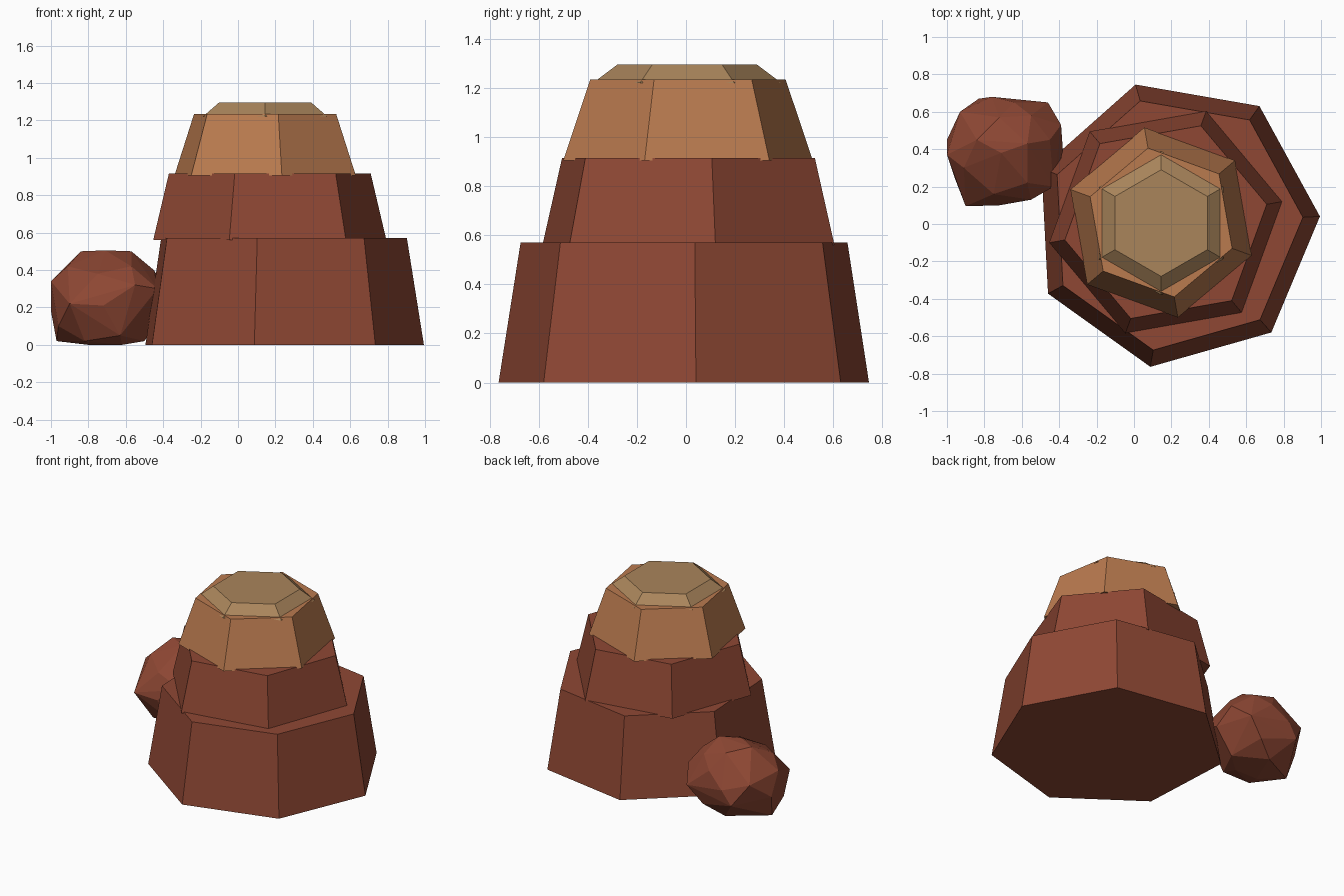
import bpy
import bmesh
from math import cos, sin, tau, radians

default_cube = bpy.data.objects.get("Cube")
if default_cube:
    bpy.data.objects.remove(default_cube, do_unlink=True)


def make_material(name, color):
    material = bpy.data.materials.new(name)
    material.use_nodes = True
    material.diffuse_color = (*color, 1)
    shader = next(n for n in material.node_tree.nodes if n.type == "BSDF_PRINCIPLED")
    shader.inputs["Base Color"].default_value = (*color, 1)
    return material


def finish(bm, name, material):
    bmesh.ops.recalc_face_normals(bm, faces=bm.faces)
    mesh = bpy.data.meshes.new(name)
    bm.to_mesh(mesh)
    bm.free()
    mesh.materials.append(material)
    rock = bpy.data.objects.new(name, mesh)
    bpy.context.collection.objects.link(rock)
    return rock


def tapered_tier(name, material, sides, turn, center, bottom, top):
    """Closed tapered prism; bottom and top are (radius, height) pairs."""
    bm = bmesh.new()
    rings = []
    for radius, z in (bottom, top):
        ring = []
        for i in range(sides):
            angle = radians(turn) + tau * i / sides
            ring.append(bm.verts.new((center[0] + radius * cos(angle),
                                      center[1] + radius * sin(angle), z)))
        rings.append(ring)
        bm.faces.new(ring)
    low, high = rings
    for i in range(sides):
        j = (i + 1) % sides
        bm.faces.new((low[i], low[j], high[j], high[i]))
    return finish(bm, name, material)


red_rock = make_material("red brown rock", (0.274, 0.064, 0.034))
tan_rock = make_material("tan rock", (0.49, 0.196, 0.078))
pale_rock = make_material("pale sandy rock", (0.40, 0.235, 0.105))

# Stacked tiers, each turned a little against the one below
tapered_tier("base_tier", red_rock, 7, 3, (0.22, 0.0), (0.775, 0.0), (0.684, 0.57))
tapered_tier("middle_tier", red_rock, 6, 10, (0.17, 0.01), (0.633, 0.56), (0.548, 0.915))
tapered_tier("upper_tier", tan_rock, 6, -20, (0.145, 0.008), (0.516, 0.905), (0.404, 1.235))
tapered_tier("cap_tier", pale_rock, 6, 30, (0.145, 0.005), (0.385, 1.22), (0.285, 1.295))

# Loose boulder: faceted hull around corner points, from the ground up
boulder_corners = [
    (-.97, .4, .02), (-.8, .3, 0), (-.62, .3, 0), (-.5, .4, .02), (-.7, .55, 0),
    (-.82, .2, .02), (-.63, .16, .05), (-.57, .62, .08), (-.96, .25, .1),
    (-.83, .67, .15), (-1, .45, .18), (-.46, .65, .2), (-.38, .39, .2),
    (-.72, .1, .21), (-.9, .095, .22), (-.76, .68, .25), (-.43, .2, .3),
    (-.39, .53, .3), (-.93, .6, .3), (-1, .37, .34), (-.55, .13, .32),
    (-.64, .65, .35), (-.75, .16, .38), (-.45, .45, .4), (-.57, .22, .42),
    (-.91, .3, .42), (-.55, .58, .42), (-.72, .57, .47), (-.84, .45, .5),
    (-.57, .43, .5), (-.71, .38, .505),
]
hull = bmesh.new()
for corner in boulder_corners:
    hull.verts.new(corner)
result = bmesh.ops.convex_hull(hull, input=hull.verts)
stray = [g for g in result["geom_interior"] if isinstance(g, bmesh.types.BMVert)]
bmesh.ops.delete(hull, geom=stray, context="VERTS")
finish(hull, "boulder", red_rock)
